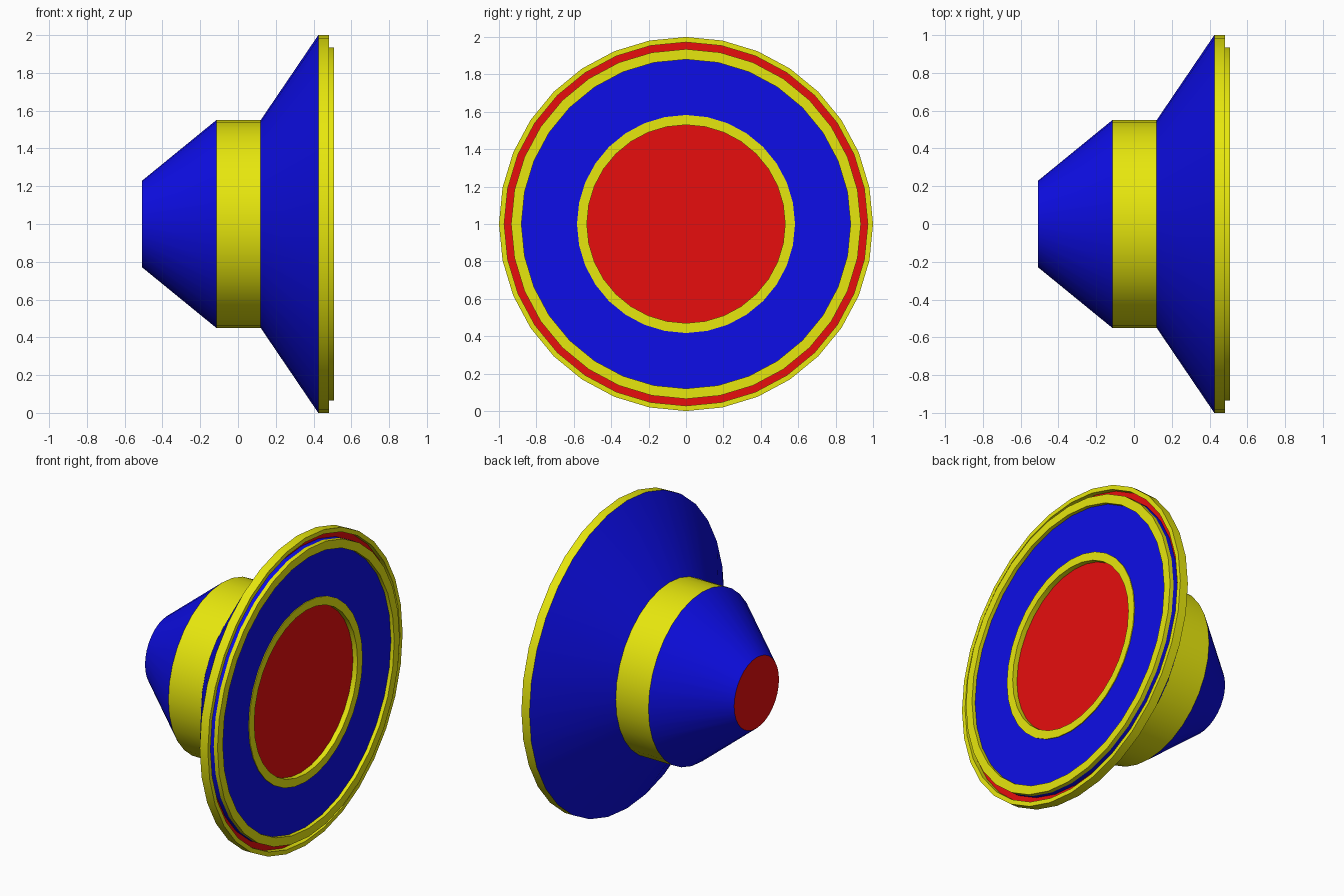
import bpy
import bmesh
from math import cos, sin, pi, radians

SIDES = 32
CENTRE_Z = 1.0

if "Cube" in bpy.data.objects:
    bpy.data.objects.remove(bpy.data.objects["Cube"], do_unlink=True)


def make_material(name, colour):
    mat = bpy.data.materials.new(name)
    mat.use_nodes = True
    mat.diffuse_color = (*colour, 1)
    mat.node_tree.nodes["Principled BSDF"].inputs["Base Color"].default_value = (*colour, 1)
    return mat


blue = make_material("blue", (0.004, 0.004, 0.8))
yellow = make_material("yellow", (0.8, 0.8, 0.004))
red = make_material("red", (0.8, 0.004, 0.004))


def revolve(name, profile, mat):
    """Turn a profile of (x, radius) points, back to front, around the x axis."""
    bm = bmesh.new()
    rings = []
    for x, r in profile:
        if r == 0:
            rings.append([bm.verts.new((x, 0, 0))] * SIDES)
        else:
            angles = [2 * pi * i / SIDES for i in range(SIDES)]
            rings.append([bm.verts.new((x, r * cos(a), r * sin(a))) for a in angles])
    for back, front in zip(rings, rings[1:]):
        for i in range(SIDES):
            j = (i + 1) % SIDES
            corners = [back[i], back[j], front[j], front[i]]
            bm.faces.new(list(dict.fromkeys(corners)))
    mesh = bpy.data.meshes.new(name)
    bm.to_mesh(mesh)
    bm.free()
    mesh.materials.append(mat)
    obj = bpy.data.objects.new(name, mesh)
    obj.location.z = CENTRE_Z
    bpy.context.collection.objects.link(obj)
    bpy.ops.object.select_all(action="DESELECT")
    obj.select_set(True)
    bpy.context.view_layer.objects.active = obj
    bpy.ops.object.shade_smooth_by_angle(angle=radians(25))
    return obj


# Rear body
revolve("back_cap", [(-0.507, 0), (-0.507, 0.23)], red)
revolve("back_cone", [(-0.507, 0.23), (-0.115, 0.55)], blue)
revolve("magnet_band", [(-0.115, 0.55), (0.12, 0.55)], yellow)
revolve("basket_cone", [(0.12, 0.55), (0.425, 1.0)], blue)

# Outer rim and the groove inside it
revolve("rim", [(0.425, 1.0), (0.483, 1.0), (0.483, 0.972), (0.45, 0.972)], yellow)
revolve("groove_floor", [(0.45, 0.972), (0.45, 0.935)], red)
revolve("groove_wall", [(0.45, 0.935), (0.48, 0.935)], blue)

# Front face
revolve("surround_ring", [(0.48, 0.935), (0.507, 0.935), (0.507, 0.88), (0.483, 0.88)], yellow)
revolve("diaphragm", [(0.483, 0.88), (0.483, 0.58)], blue)
revolve("inner_ring", [(0.483, 0.583), (0.488, 0.583), (0.488, 0.53), (0.455, 0.53)], yellow)
revolve("dust_cap", [(0.455, 0.53), (0.455, 0)], red)
